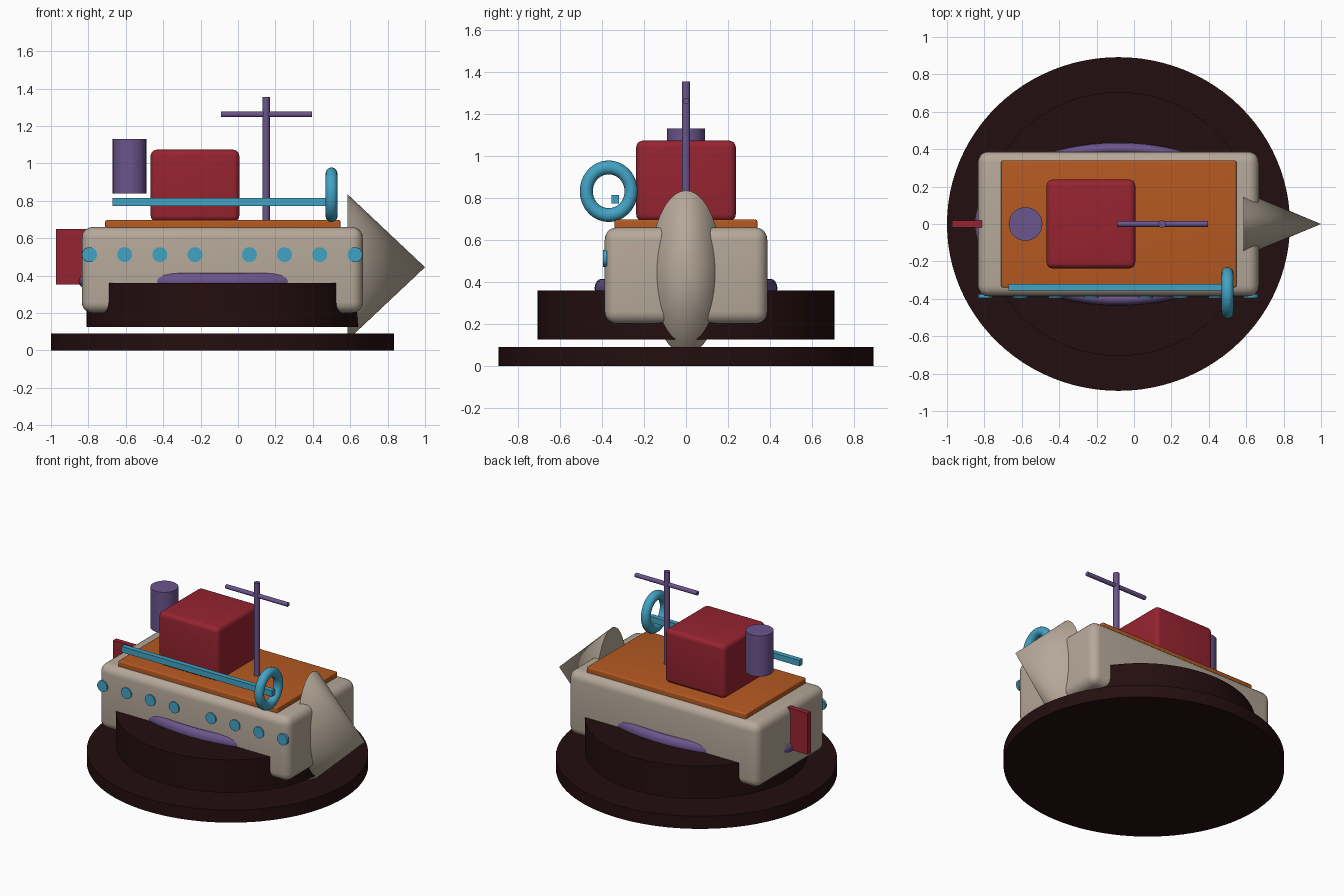
import bpy
import math

cube = bpy.data.objects.get("Cube")
if cube:
    bpy.data.objects.remove(cube, do_unlink=True)


def material(name, srgb):
    color = [((c + 0.055) / 1.055) ** 2.4 for c in srgb] + [1.0]
    mat = bpy.data.materials.new(name)
    mat.use_nodes = True
    mat.diffuse_color = color
    mat.node_tree.nodes["Principled BSDF"].inputs["Base Color"].default_value = color
    return mat


STONE = material("warm grey", (0.71, 0.66, 0.60))
ORANGE = material("burnt orange", (0.71, 0.35, 0.13))
RED = material("deep red", (0.59, 0.14, 0.19))
PURPLE = material("muted purple", (0.42, 0.33, 0.55))
CYAN = material("sea blue", (0.26, 0.64, 0.77))
DARK = material("dark brown", (0.14, 0.055, 0.06))

MID = -0.083  # hull and base share this x centre


def finish(name, mat, size=None, smooth=True):
    """Name, scale, colour and shade the active object."""
    obj = bpy.context.object
    obj.name = name
    if size:
        obj.scale = size
    bpy.ops.object.transform_apply(location=False, rotation=True, scale=True)
    obj.data.materials.append(mat)
    if smooth:
        bpy.ops.object.shade_smooth_by_angle(angle=math.radians(35))
    return obj


def box(name, mat, low, high, bevel=0.0):
    center = [(a + b) / 2 for a, b in zip(low, high)]
    bpy.ops.mesh.primitive_cube_add(size=1, location=center)
    obj = finish(name, mat, [b - a for a, b in zip(low, high)], smooth=False)
    if bevel:
        mod = obj.modifiers.new("rounded edges", "BEVEL")
        mod.width = bevel
        mod.segments = 5
        bpy.ops.object.modifier_apply(modifier=mod.name)
        bpy.ops.object.shade_smooth_by_angle(angle=math.radians(35))
    return obj


def cylinder(name, mat, center, rx, ry, depth, rotation=(0, 0, 0), sides=32):
    bpy.ops.mesh.primitive_cylinder_add(vertices=sides, radius=1, depth=1,
                                        location=center, rotation=rotation)
    return finish(name, mat, (rx, ry, depth))


def ring(name, mat, center, major, minor, size, rotation=(0, 0, 0), segments=48):
    bpy.ops.mesh.primitive_torus_add(major_radius=major, minor_radius=minor,
                                     major_segments=segments, minor_segments=16,
                                     location=center, rotation=rotation)
    return finish(name, mat, size)


QUARTER = math.pi / 2

# Display base: two separate stacked discs
cylinder("base_disc", DARK, (MID, 0, 0.045), 0.917, 0.892, 0.09, sides=96)
cylinder("upper_disc", DARK, (MID, 0, 0.243), 0.727, 0.706, 0.235, sides=96)

# Hull, belt and pointed bow
box("hull", STONE, (-0.835, -0.387, 0.2), (0.667, 0.387, 0.66), 0.058)
ring("hull_belt", PURPLE, (MID, 0, 0.37), 1, 0.08, (0.712, 0.403, 0.56), segments=96)
bpy.ops.mesh.primitive_cone_add(vertices=64, radius1=1, radius2=0, depth=1,
                                location=(0.793, 0, 0.445), rotation=(0, QUARTER, 0))
finish("bow", STONE, (0.39, 0.172, 0.414))

# Deck, cabin and rudder
box("deck", ORANGE, (-0.71, -0.34, 0.62), (0.548, 0.34, 0.697), 0.01)
box("cabin", RED, (-0.467, -0.237, 0.69), (0.007, 0.237, 1.073), 0.032)
box("rudder", RED, (-0.972, -0.018, 0.353), (-0.8, 0.018, 0.648))

# Funnel and mast
cylinder("funnel", PURPLE, (-0.58, 0, 0.985), 0.09, 0.09, 0.29)
cylinder("mast", PURPLE, (0.15, 0, 1.02), 0.02, 0.02, 0.67)
cylinder("yard", PURPLE, (0.152, 0, 1.262), 0.015, 0.015, 0.488, (0, QUARTER, 0))

# Side rail and life ring
box("rail", CYAN, (-0.67, -0.355, 0.773), (0.515, -0.32, 0.815))
ring("life_ring", CYAN, (0.5, -0.368, 0.832), 0.11, 0.032, (1.03, 0.97, 1),
     (0, QUARTER, 0))

# Portholes in two groups of four along the front side
for group, start in enumerate((-0.794, 0.061)):
    for i in range(4):
        cylinder(f"porthole_{group * 4 + i + 1}", CYAN,
                 (start + i * 0.188, -0.385, 0.512), 0.04, 0.04, 0.02,
                 (QUARTER, 0, 0), sides=24)
